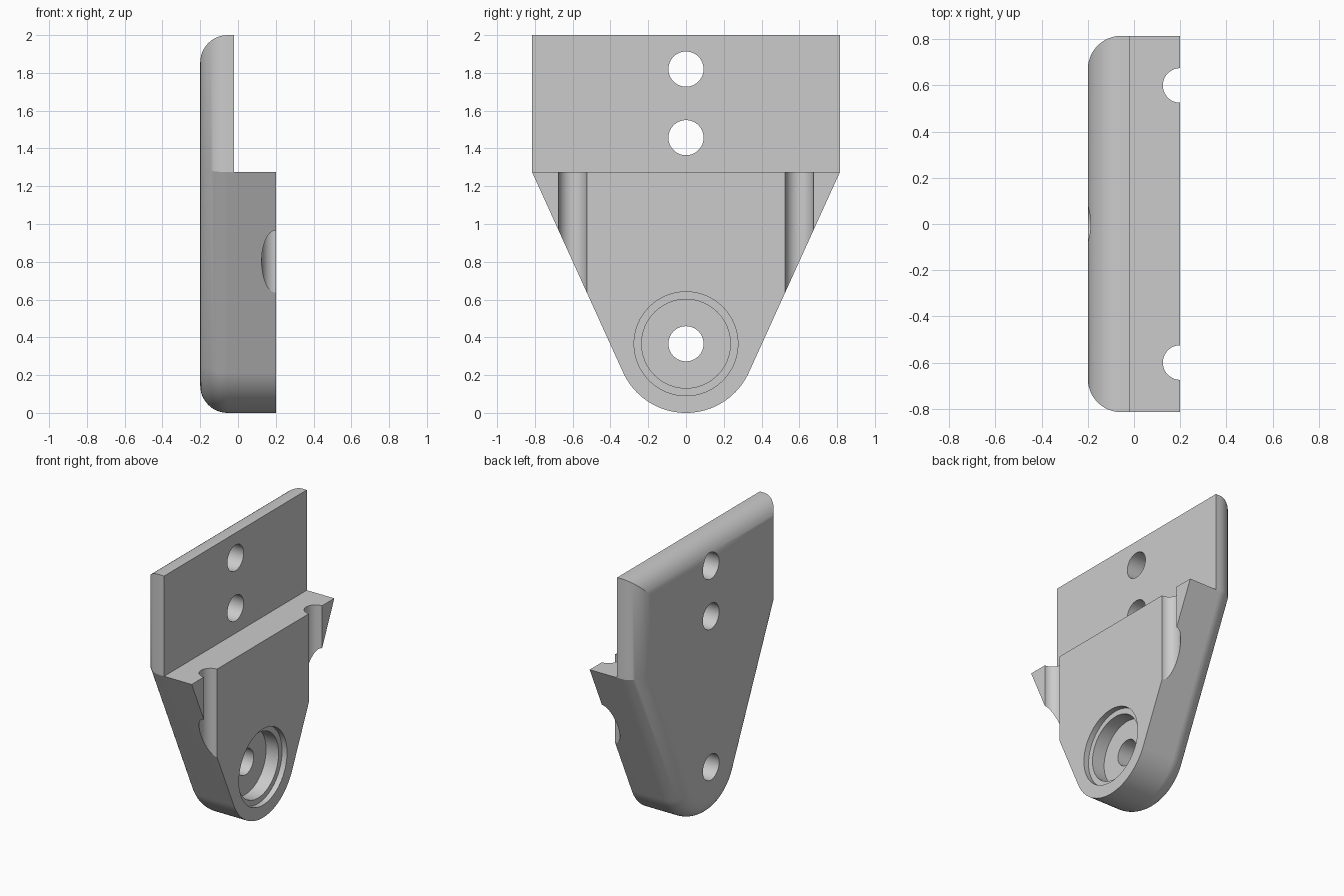
import bpy, bmesh, math

cube = bpy.data.objects.get("Cube")
if cube:
    bpy.data.objects.remove(cube, do_unlink=True)

# Main dimensions
BACK, FACE = -0.2, 0.2
HALF_WIDTH, TOP, SHOULDER = 0.815, 2.0, 1.275
BOSS_Z, BOSS_R = 0.366, 0.366
FILLET = 0.145

# Slanted side: runs from the shoulder corner tangent to the bottom arc
rise = SHOULDER - BOSS_Z
SLANT = math.acos(BOSS_R / math.hypot(HALF_WIDTH, rise)) - math.atan2(rise, HALF_WIDTH)

grey = bpy.data.materials.new("light_grey")
grey.use_nodes = True
colour = (0.6, 0.6, 0.6, 1)
grey.diffuse_color = colour
grey.node_tree.nodes["Principled BSDF"].inputs["Base Color"].default_value = colour


def outline(inset):
    """Plate outline in the YZ plane, moved inward by inset."""
    w, r = HALF_WIDTH - inset, BOSS_R - inset
    corner = BOSS_Z + (w * math.cos(SLANT) - r) / math.sin(SLANT)
    points = [(-w, TOP - inset), (-w, corner)]
    steps = 40
    for i in range(steps + 1):
        a = math.pi + SLANT + (math.pi - 2 * SLANT) * i / steps
        points.append((r * math.cos(a), BOSS_Z + r * math.sin(a)))
    return points + [(w, corner), (w, TOP - inset)]


def make_object(name, bm):
    bmesh.ops.recalc_face_normals(bm, faces=bm.faces)
    mesh = bpy.data.meshes.new(name)
    bm.to_mesh(mesh)
    bm.free()
    mesh.materials.append(grey)
    obj = bpy.data.objects.new(name, mesh)
    bpy.context.collection.objects.link(obj)
    return obj


def loft_plate():
    """Loft the outline across the thickness with a rounded outer rim."""
    steps = 12
    sections = []
    for i in range(steps + 1):
        a = math.pi / 2 * i / steps
        sections.append((BACK + FILLET * (1 - math.cos(a)), FILLET * (1 - math.sin(a))))
    sections.append((FACE, 0))
    bm = bmesh.new()
    rings = [[bm.verts.new((x, y, z)) for y, z in outline(d)] for x, d in sections]
    for a, b in zip(rings, rings[1:]):
        for i in range(len(a)):
            j = (i + 1) % len(a)
            bm.faces.new((a[i], a[j], b[j], b[i]))
    bm.faces.new(rings[0])
    bm.faces.new(rings[-1])
    return make_object("bracket_plate", bm)


def cylinder(name, radius, depth, location, along_x=True):
    bm = bmesh.new()
    bmesh.ops.create_cone(bm, cap_ends=True, segments=64, radius1=radius,
                          radius2=radius, depth=depth)
    obj = make_object(name, bm)
    obj.location = location
    if along_x:
        obj.rotation_euler.y = math.pi / 2
    return obj


def box(name, low, high):
    bm = bmesh.new()
    bmesh.ops.create_cube(bm, size=1)
    for v in bm.verts:
        v.co = [h if c > 0 else l for c, l, h in zip(v.co, low, high)]
    return make_object(name, bm)


plate = loft_plate()

# Step above the shoulder, leaving the thin mounting flange
cutters = [box("flange_step_cutter", (-0.02, -1, SHOULDER), (0.5, 1, 2.5))]

# Through holes: two in the flange, one in the round end
for z in (1.82, 1.457, BOSS_Z):
    cutters.append(cylinder("hole_cutter", 0.093, 1, (0, 0, z)))

# Stepped round recess, listed as radius and floor position
for radius, floor in ((0.275, 0.16), (0.235, 0.06)):
    cutters.append(cylinder("recess_cutter", radius, 0.4, (floor + 0.2, 0, BOSS_Z)))

# Vertical half-round grooves
for side in (-1, 1):
    cutters.append(cylinder("groove_cutter", 0.075, 3, (FACE, side * 0.6, 1), False))

bpy.ops.object.select_all(action="DESELECT")
plate.select_set(True)
bpy.context.view_layer.objects.active = plate
for cutter in cutters:
    cutter.hide_render = True
    mod = plate.modifiers.new("cut", "BOOLEAN")
    mod.operation = "DIFFERENCE"
    mod.solver = "EXACT"
    mod.object = cutter
    bpy.ops.object.modifier_apply(modifier=mod.name)
    bpy.data.objects.remove(cutter, do_unlink=True)

# Smooth curved walls, keep machined edges crisp
bpy.ops.object.shade_smooth_by_angle(angle=math.radians(20))
weighted = plate.modifiers.new("flat_faces", "WEIGHTED_NORMAL")
weighted.keep_sharp = True
